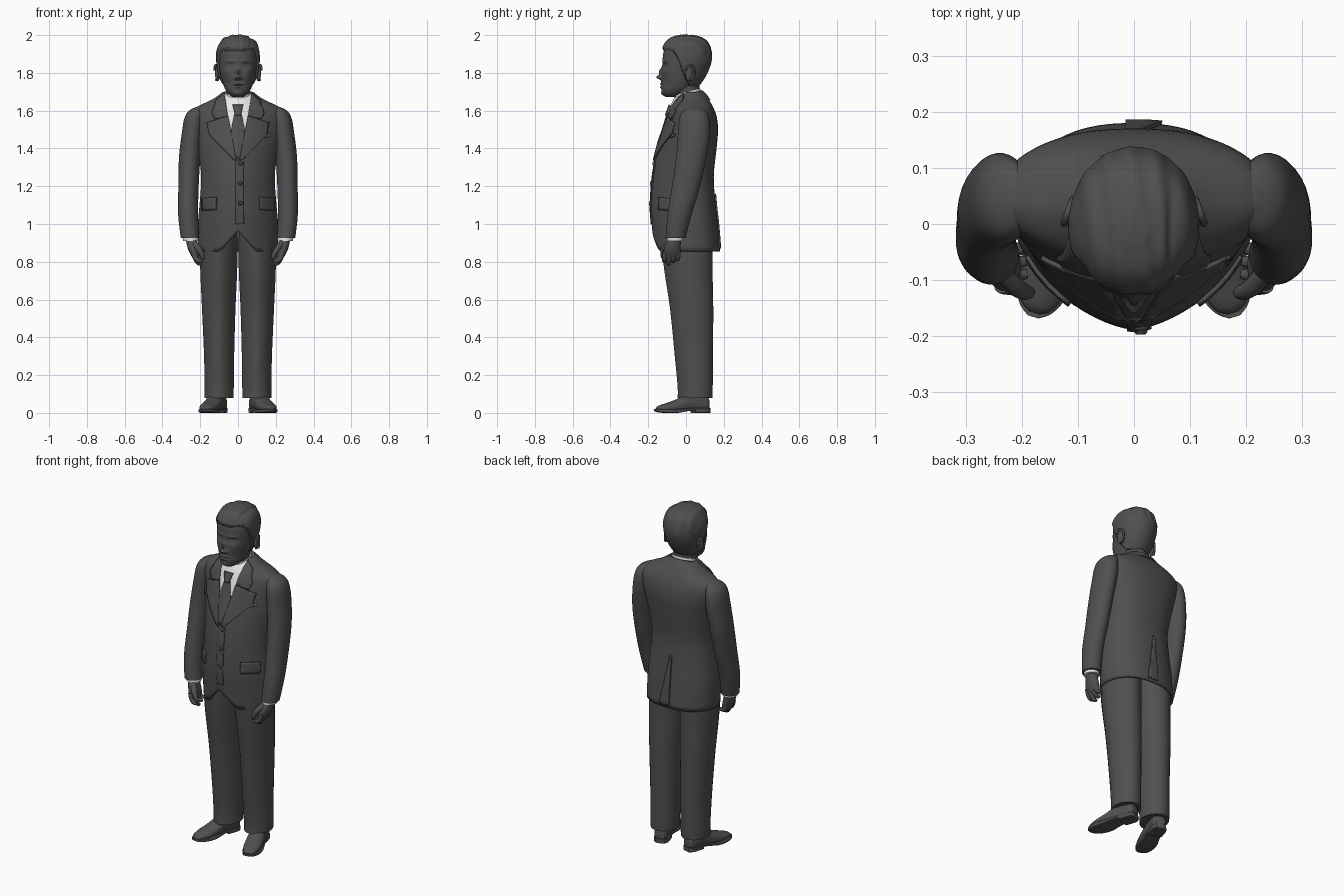
import bpy, bmesh
from math import sin, cos, pi, exp, radians
from mathutils import Vector, Matrix
from mathutils.bvhtree import BVHTree

if "Cube" in bpy.data.objects:
    bpy.data.objects.remove(bpy.data.objects["Cube"])


def material(name, value):
    m = bpy.data.materials.new(name)
    m.use_nodes = True
    colour = (value, value, value, 1)
    m.diffuse_color = colour
    m.node_tree.nodes["Principled BSDF"].inputs["Base Color"].default_value = colour
    return m


DARK = material("charcoal grey", 0.08)
WHITE = material("shirt white", 0.8)


def finish(name, bm, mat, angle=40):
    bmesh.ops.recalc_face_normals(bm, faces=bm.faces)
    me = bpy.data.meshes.new(name)
    bm.to_mesh(me)
    bm.free()
    me.materials.append(mat)
    me.shade_smooth()
    me.set_sharp_from_angle(angle=radians(angle))
    ob = bpy.data.objects.new(name, me)
    bpy.context.collection.objects.link(ob)
    return ob


def spline(rows, steps):
    """Smoothly interpolate section rows."""
    out = []
    for i in range(len(rows) - 1):
        a, b, c, d = (rows[max(0, min(len(rows) - 1, i + k))] for k in (-1, 0, 1, 2))
        for j in range(steps):
            t = j / steps
            out.append([q + t / 2 * (r - p + t * (2 * p - 5 * q + 4 * r - s + t * (3 * (q - r) + s - p)))
                        for p, q, r, s in zip(a, b, c, d)])
    return out + [list(rows[-1])]


def loft(name, rows, mat=DARK, side=1, front=2, back=2, sides=32, steps=4,
         caps=True, deform=None, matrix=Matrix()):
    """Rows are (height, x, y front, y back, half width)."""
    bm = bmesh.new()
    rings = []
    for z, x, yf, yb, rx in spline(rows, steps):
        ring = []
        for k in range(sides):
            a = 2 * pi * (k + 0.5) / sides
            c, s = cos(a), sin(a)
            p = 2 / (front if s < 0 else back)
            px = rx * abs(c) ** p * (1 if c > 0 else -1)
            py = (yb - yf) / 2 * abs(s) ** p * (1 if s > 0 else -1)
            co = Vector((side * (x + px), (yf + yb) / 2 + py, z))
            ring.append(bm.verts.new(matrix @ (deform(co) if deform else co)))
        rings.append(ring)
    for r0, r1 in zip(rings, rings[1:]):
        for k in range(sides):
            n = (k + 1) % sides
            bm.faces.new((r0[k], r0[n], r1[n], r1[k]))
    if caps:
        bm.faces.new(rings[0])
        bm.faces.new(rings[-1])
    return finish(name, bm, mat)


def tube(name, points, radii, mat=DARK):
    cu = bpy.data.curves.new(name, "CURVE")
    cu.dimensions = "3D"
    cu.bevel_depth = 1
    cu.bevel_resolution = 3
    cu.use_fill_caps = True
    sp = cu.splines.new("POLY")
    pts = spline([(*p, r) for p, r in zip(points, radii)], 4)
    sp.points.add(len(pts) - 1)
    for p, (x, y, z, r) in zip(sp.points, pts):
        p.co = (x, y, z, 1)
        p.radius = r
    sp.use_smooth = True
    cu.materials.append(mat)
    ob = bpy.data.objects.new(name, cu)
    bpy.context.collection.objects.link(ob)


# Jacket body with a cutaway front hem
def hem(v):
    if v.y < 0 and v.z < 1.1:
        v.z += 0.11 * max(0, 1 - abs(v.x) / 0.1) * (1.1 - v.z) / 0.25
    return v


jacket = loft("jacket", [
    (.855, 0, -.178, .18, .212), (1, 0, -.186, .168, .212), (1.1, 0, -.188, .157, .204),
    (1.25, 0, -.178, .147, .195), (1.4, 0, -.15, .162, .213), (1.5, 0, -.118, .17, .232),
    (1.57, 0, -.096, .162, .245), (1.615, 0, -.08, .145, .225), (1.66, 0, -.06, .12, .135),
    (1.7, 0, -.03, .09, .08)], front=1.55, back=2.4, sides=64, caps=False, deform=hem)
tree = BVHTree.FromPolygons([v.co for v in jacket.data.vertices],
                            [p.vertices[:] for p in jacket.data.polygons])
shell = jacket.modifiers.new("cloth", "SOLIDIFY")
shell.thickness = 0.012


def patch(name, outline, lift, mat=DARK, side=1, facing=-1):
    """Thin plate laid over the jacket surface."""
    bm = bmesh.new()
    bm.faces.new([bm.verts.new((side * x, 0, z)) for x, z in outline])
    for axis in (Vector((1, 0, 0)), Vector((0, 0, 1))):
        vals = [v.co.dot(axis) for v in bm.verts]
        for k in range(int(min(vals) / 0.02) - 1, int(max(vals) / 0.02) + 1):
            bmesh.ops.bisect_plane(bm, geom=bm.verts[:] + bm.edges[:] + bm.faces[:],
                                   plane_co=axis * (k * 0.02 + 0.007), plane_no=axis)
    for v in bm.verts:
        start = Vector((v.co.x, facing, v.co.z))
        hit = tree.ray_cast(start, Vector((0, -facing, 0)))[0] or tree.find_nearest(v.co)[0]
        v.co.y = hit.y + facing * lift
    ob = finish(name, bm, mat)
    solid = ob.modifiers.new("thickness", "SOLIDIFY")
    solid.thickness = 0.008
    solid.offset = 0


# Shirt front, tie, jacket fastening and back vent
patch("shirt_front", [(-.02, 1.4), (.02, 1.4), (.06, 1.56), (.075, 1.685), (-.075, 1.685), (-.06, 1.56)],
      .002, WHITE)
patch("tie_blade", [(-.01, 1.35), (.01, 1.35), (.034, 1.44), (.036, 1.5), (.016, 1.59),
                    (-.016, 1.59), (-.036, 1.5), (-.034, 1.44)], .007)
patch("tie_knot", [(-.015, 1.575), (.015, 1.575), (.028, 1.63), (-.028, 1.63)], .014)
patch("front_overlap", [(-.012, 1), (.03, 1), (.03, 1.33), (-.012, 1.34)], .001)
patch("back_vent", [(-.015, .87), (.05, .87), (-.005, 1.16), (-.015, 1.16)], .004, facing=1)
patch("breast_pocket", [(.1, 1.45), (.17, 1.462), (.17, 1.48), (.1, 1.468)], .002)
for z in (1.32, 1.215, 1.11):
    y = tree.ray_cast(Vector((.012, -1, z)), Vector((0, 1, 0)))[0].y
    tube("jacket_button", [(.012, y, z), (.012, y - .006, z), (.012, y - .011, z)], (.012, .012, .008))

# Shirt collar and turned jacket collar around the neck
def tilt(v):
    v.z += 0.28 * v.y
    return v


loft("shirt_collar", [(1.64, 0, -.06, .085, .078), (1.675, 0, -.06, .08, .073), (1.697, 0, -.062, .075, .069)],
     WHITE, deform=tilt)
loft("jacket_collar", [(1.62, 0, -.01, .13, .125), (1.655, 0, -.012, .11, .098), (1.685, 0, -.012, .085, .079)],
     deform=tilt)

for s, label in ((1, "left"), (-1, "right")):
    # Lapels and pocket flaps
    patch(label + "_lapel", [(.008, 1.335), (.03, 1.345), (.15, 1.47), (.165, 1.535), (.1, 1.557), (.052, 1.57)],
          .009, side=s)
    patch(label + "_collar_leaf", [(.054, 1.57), (.125, 1.555), (.138, 1.59), (.115, 1.655), (.072, 1.69)],
          .008, side=s)
    patch(label + "_pocket_flap", [(.115, 1.075), (.19, 1.07), (.19, 1.135), (.115, 1.142)], .006, side=s)

    # Sleeve and shirt cuff
    loft(label + "_sleeve", [
        (.925, .254, -.108, -.003, .049), (1.05, .264, -.098, .03, .053), (1.2, .262, -.075, .075, .054),
        (1.35, .256, -.053, .108, .057), (1.48, .242, -.043, .126, .056), (1.56, .232, -.035, .122, .052),
        (1.6, .217, -.015, .105, .043), (1.622, .195, .02, .07, .02)], side=s)
    loft(label + "_shirt_cuff", [(.91, .25, -.1, -.016, .041), (.935, .252, -.1, -.016, .042)],
         WHITE, side=s, steps=1)

    # Hand with curled fingers and thumb
    loft(label + "_palm", [(.82, .222, -.118, -.034, .018), (.85, .23, -.12, -.028, .028),
                           (.885, .24, -.11, -.028, .03), (.93, .25, -.09, -.026, .028)], side=s)
    for k in range(4):
        y = -.11 + k * .023
        drop = .012 * abs(k - 1)
        tube(label + "_finger", [(s * .236, y, .855), (s * .226, y - .003, .82),
                                 (s * .208, y - .004, .793 + drop), (s * .19, y - .002, .79 + drop)],
             (.014, .0135, .0125, .008))
    tube(label + "_thumb", [(s * .235, -.085, .9), (s * .208, -.115, .868), (s * .19, -.122, .835),
                            (s * .184, -.12, .815)], (.017, .016, .013, .007))

    # Trouser leg with a soft front crease and a raised side seam
    loft(label + "_trouser_leg", [
        (.08, .1, -.045, .14, .077), (.14, .1, -.045, .142, .078), (.3, .1, -.06, .143, .08),
        (.55, .102, -.085, .145, .089), (.75, .102, -.115, .141, .098), (.9, .102, -.13, .14, .1),
        (1, .1, -.12, .13, .09)], side=s, front=1.7, back=2)

    # Shoe turned outward: upper, sole and heel
    place = (Matrix.Translation((s * .088, .118, 0)) @ Matrix.Rotation(s * radians(18), 4, "Z")
             @ Matrix.Rotation(pi / 2, 4, "X"))
    loft(label + "_shoe_upper", [
        (0, 0, .02, .075, .025), (.02, 0, .015, .1, .038), (.1, 0, .015, .11, .042), (.17, 0, .012, .075, .048),
        (.23, 0, .012, .053, .045), (.275, 0, .012, .038, .03), (.29, 0, .016, .026, .01)],
        front=4, back=1.9, matrix=place)
    loft(label + "_shoe_sole", [
        (-.005, 0, .012, .026, .02), (.02, 0, .012, .026, .042), (.1, 0, .012, .026, .042), (.18, 0, 0, .02, .053),
        (.24, 0, 0, .02, .048), (.28, 0, .004, .02, .032), (.298, 0, .01, .02, .01)],
        front=6, back=6, matrix=place)
    loft(label + "_shoe_heel", [(-.005, 0, 0, .02, .025), (.02, 0, 0, .02, .042), (.085, 0, 0, .02, .042)],
         front=6, back=6, matrix=place)

    # Ear: shell with a raised rim
    bm = bmesh.new()
    bmesh.ops.create_uvsphere(bm, u_segments=20, v_segments=12, radius=1)
    turn = Matrix.Translation((s * .108, .018, 1.797)) @ Matrix.Rotation(s * radians(20), 4, "Z")
    bmesh.ops.transform(bm, verts=bm.verts, matrix=turn @ Matrix.Diagonal((.012, .023, .042, 1)))
    finish(label + "_ear", bm, DARK)
    rim = [turn @ Vector((s * .01, .024 * cos(a), .004 + .04 * sin(a)))
           for a in (radians(d) for d in range(160, -100, -30))]
    tube(label + "_ear_rim", rim, [.006] * len(rim))

# Neck
loft("neck", [(1.6, 0, -.04, .09, .075), (1.68, 0, -.06, .075, .064), (1.74, 0, -.07, .072, .064),
              (1.8, 0, -.06, .08, .06)])

# Head, with features as soft bumps: x, z, width, height, amount
BUMPS = [(0, 1.776, .014, .011, .026), (0, 1.805, .011, .022, .018), (.014, 1.773, .008, .008, .009),
         (.042, 1.838, .02, .012, -.013), (.042, 1.836, .013, .007, .008), (.04, 1.862, .026, .007, .005),
         (0, 1.741, .022, .005, .008), (0, 1.725, .019, .006, .007), (0, 1.733, .026, .002, -.004),
         (0, 1.69, .022, .012, .006), (.058, 1.805, .02, .018, .005), (.055, 1.745, .018, .022, -.005)]


def face(v):
    if v.y < -.02:
        push = 0
        for x, z, w, h, amount in BUMPS:
            for cx in {x, -x}:
                push += amount * exp(-((v.x - cx) / w) ** 2 - ((v.z - z) / h) ** 2)
        v.y -= push * min(1, (-.02 - v.y) / .03)
    return v


HEAD = [(1.672, 0, -.105, -.04, .025), (1.685, 0, -.122, -.01, .046), (1.71, 0, -.13, .03, .066),
        (1.745, 0, -.131, .065, .08), (1.785, 0, -.13, .092, .091), (1.83, 0, -.126, .113, .099),
        (1.87, 0, -.124, .124, .103), (1.91, 0, -.119, .122, .102), (1.95, 0, -.102, .108, .089),
        (1.975, 0, -.075, .078, .064), (1.988, 0, -.03, .03, .026)]
loft("head", HEAD, sides=96, steps=10, deform=face, front=2.15)


# Hair sits outside the scalp above the hairline and dips under it below
def comb(v):
    t = max(0, min(1, (v.y + .075) / .1))
    line = 1.915 - .185 * t * t * (3 - 2 * t)
    push = max(-.012, min(.013, (v.z - line) * 1.1))
    if v.z > 1.89 and push > 0:
        push -= .007 * exp(-((v.x - .06) / .008) ** 2) * max(0, min(1, (.08 - v.y) / .1))
        push += .002 * sin(v.x * 160 + v.y * 20)
    out = (v - Vector((0, 0, 1.86))).normalized()
    return v + out * push


loft("hair", HEAD, sides=96, steps=10, deform=comb, front=2.15)
